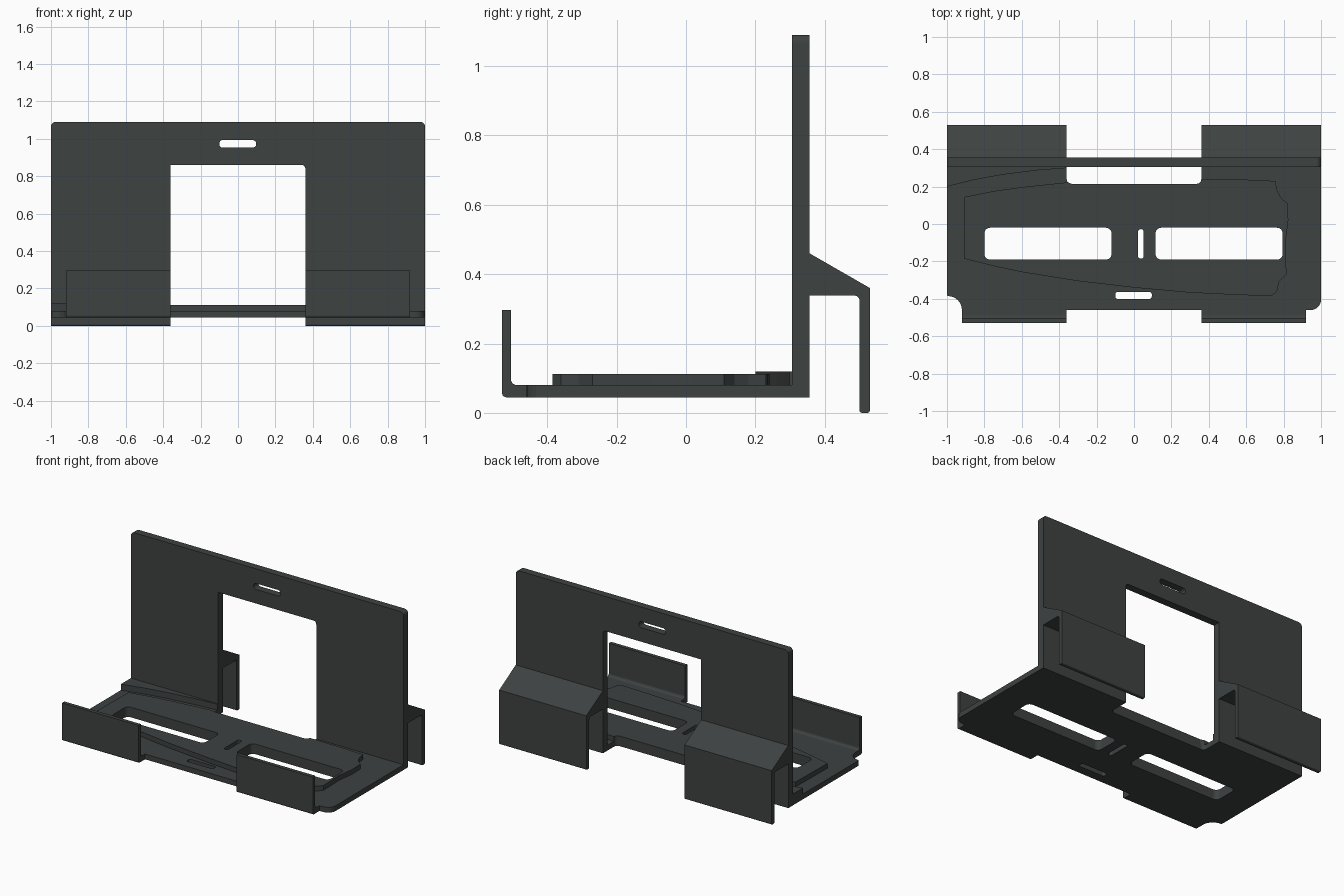
import bpy, bmesh, math
from mathutils import Vector

if "Cube" in bpy.data.objects:
    bpy.data.objects.remove(bpy.data.objects["Cube"])

mat = bpy.data.materials.new("dark grey plastic")
mat.diffuse_color = (0.047, 0.054, 0.053, 1)
mat.use_nodes = True
mat.node_tree.nodes["Principled BSDF"].inputs["Base Color"].default_value = mat.diffuse_color


def rounded(pts, steps=6):
    """Turn (u, v[, radius]) corners into a closed outline with filleted corners."""
    out = []
    n = len(pts)
    for i, p in enumerate(pts):
        c = Vector(p[:2])
        r = p[2] if len(p) > 2 else 0
        if r == 0:
            out.append(c)
            continue
        a = (Vector(pts[i - 1][:2]) - c).normalized()
        b = (Vector(pts[(i + 1) % n][:2]) - c).normalized()
        half = a.angle(b) / 2
        d = r / math.tan(half)
        centre = c + (a + b).normalized() * (r / math.sin(half))
        s, e = c + a * d - centre, c + b * d - centre
        for k in range(steps + 1):
            t = k / steps
            ray = s * math.cos(t * math.pi / 2) + e * math.sin(t * math.pi / 2)
            out.append(centre + ray.normalized() * r)
    return out


def rect(u0, u1, v0, v1, r):
    return [(u0, v0, r), (u1, v0, r), (u1, v1, r), (u0, v1, r)]


def slab(name, loops, lo, hi, axis):
    """Extrude an outline (first loop) with holes (other loops) along an axis."""
    cu = bpy.data.curves.new(name, 'CURVE')
    cu.dimensions = '2D'
    cu.fill_mode = 'BOTH'
    cu.extrude = (hi - lo) / 2
    for loop in loops:
        pts = rounded(loop)
        sp = cu.splines.new('POLY')
        sp.points.add(len(pts) - 1)
        for q, p in zip(sp.points, pts):
            q.co = (p.x, p.y, 0, 1)
        sp.use_cyclic_u = True
    tmp = bpy.data.objects.new(name + "_outline", cu)
    bpy.context.collection.objects.link(tmp)
    dg = bpy.context.evaluated_depsgraph_get()
    me = bpy.data.meshes.new_from_object(tmp.evaluated_get(dg))
    bpy.data.objects.remove(tmp)
    mid = (lo + hi) / 2
    bm = bmesh.new()
    bm.from_mesh(me)
    bmesh.ops.remove_doubles(bm, verts=bm.verts, dist=1e-5)
    for v in bm.verts:
        u, w, t = v.co
        t += mid
        v.co = {'x': (t, u, w), 'y': (u, t, w), 'z': (u, w, t)}[axis]
    bmesh.ops.recalc_face_normals(bm, faces=bm.faces)
    for f in bm.faces:
        f.smooth = False
    bm.to_mesh(me)
    bm.free()
    me.materials.clear()
    me.materials.append(mat)
    ob = bpy.data.objects.new(name, me)
    bpy.context.collection.objects.link(ob)
    return ob


# slots shared by the floor and the raised pad
big_slots = [rect(-0.8, -0.12, -0.19, -0.02, 0.03), rect(0.115, 0.795, -0.19, -0.02, 0.03),
             rect(0.022, 0.052, -0.185, -0.028, 0.013)]

# floor plate with rear notch, scooped left corner and rounded right corner
scoop = [(-0.995 + 0.075 * math.sin(a), -0.46 + 0.075 * math.cos(a))
         for a in [k * math.pi / 12 for k in range(7)]]
floor = [(-1, 0.306), (-1, -0.38)] + scoop + [
    (0.92, -0.46), (1, -0.46, 0.055), (1, 0.306), (0.36, 0.306), (0.36, 0.215, 0.025),
    (-0.36, 0.215, 0.025), (-0.36, 0.306)]
slab("floor_plate", [floor] + big_slots + [rect(-0.1, 0.095, -0.4, -0.364, 0.012)],
     0.045, 0.08, 'z')

# raised pad on the floor
pad = [(-0.905, 0.145), (-0.91, -0.185), (-0.75, -0.225), (-0.6, -0.257), (-0.3, -0.305),
       (0, -0.34), (0.3, -0.367), (0.55, -0.379), (0.735, -0.385), (0.765, -0.36),
       (0.775, -0.31), (0.815, -0.27), (0.81, -0.1), (0.825, 0.02), (0.822, 0.11),
       (0.785, 0.14), (0.765, 0.18), (0.755, 0.23), (0.6, 0.237), (0.36, 0.24),
       (0.36, 0.215, 0.024), (-0.335, 0.215), (-0.355, 0.223), (-0.6, 0.197),
       (-0.75, 0.176)]
slab("raised_pad", [pad] + big_slots, 0.08, 0.112, 'z')

# curved ledge at the rear left
ledge = [(-1, 0.306), (-1, 0.2), (-0.85, 0.237), (-0.7, 0.264), (-0.52, 0.287),
         (-0.36, 0.299), (-0.36, 0.306)]
slab("rear_ledge", [ledge], 0.08, 0.12, 'z')

# back wall with central opening and hanging slot
wall = [(-1, 0.045), (-0.36, 0.045), (-0.36, 0.86), (0.36, 0.86, 0.02), (0.36, 0.045),
        (1, 0.045), (1, 1.09, 0.025), (-1, 1.09, 0.025)]
slab("back_wall", [wall, rect(-0.1, 0.097, 0.953, 0.993, 0.018)], 0.306, 0.356, 'y')

# front lips and rear hooks on both sides
lip = [(-0.53, 0.045, 0.012), (-0.46, 0.045), (-0.46, 0.08), (-0.505, 0.08, 0.018),
       (-0.505, 0.296), (-0.53, 0.296)]
hook = [(0.356, 0.46), (0.53, 0.36), (0.53, 0, 0.008), (0.5, 0, 0.008),
        (0.5, 0.338, 0.014), (0.356, 0.338)]
for side, s in (("left", -1), ("right", 1)):
    slab("front_lip_" + side, [lip], *sorted((s * 0.36, s * 0.92)), 'x')
    slab("rear_hook_" + side, [hook], *sorted((s * 0.36, s * 1.0)), 'x')
